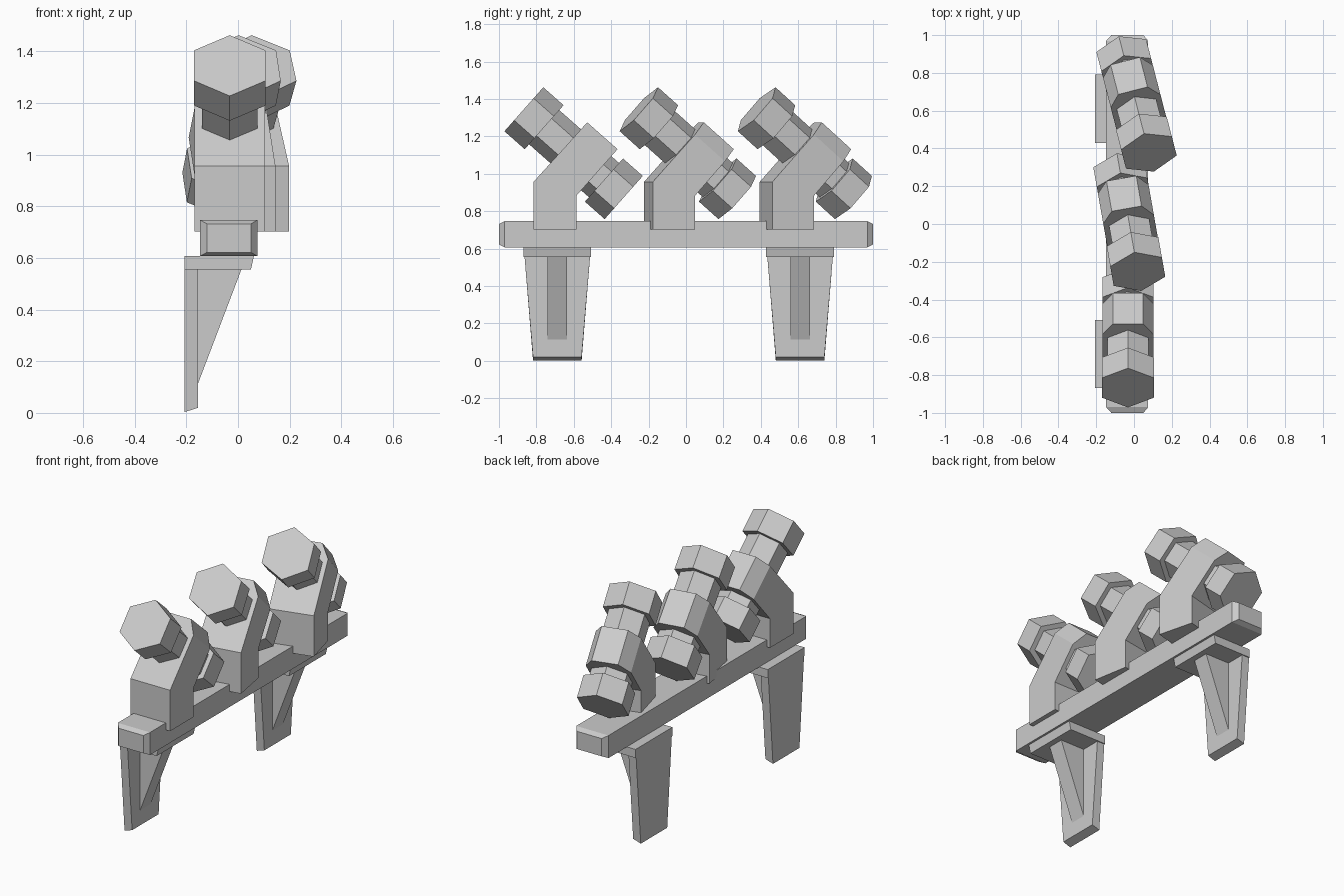
import bpy, bmesh, math
from mathutils import Vector, Matrix

if "Cube" in bpy.data.objects:
    bpy.data.objects.remove(bpy.data.objects["Cube"])


def loft(name, rings, matrix=None):
    """Skin a list of equal-length rings and cap both ends."""
    bm = bmesh.new()
    vs = [[bm.verts.new(p) for p in ring] for ring in rings]
    n = len(rings[0])
    for a, b in zip(vs, vs[1:]):
        for i in range(n):
            j = (i + 1) % n
            bm.faces.new((a[i], a[j], b[j], b[i]))
    bm.faces.new(vs[0][::-1])
    bm.faces.new(vs[-1])
    bmesh.ops.recalc_face_normals(bm, faces=bm.faces)
    me = bpy.data.meshes.new(name)
    bm.to_mesh(me)
    bm.free()
    ob = bpy.data.objects.new(name, me)
    bpy.context.collection.objects.link(ob)
    if matrix:
        ob.matrix_world = matrix
    return ob


def rect_y(y, x0, x1, z0, z1):
    return [(x0, y, z0), (x1, y, z0), (x1, y, z1), (x0, y, z1)]


# Long rail with tapered ends
inner = (-0.12, 0.05, 0.622, 0.732)
outer = (-0.147, 0.075, 0.607, 0.747)
loft("rail", [rect_y(-1, *inner), rect_y(-0.97, *outer),
              rect_y(0.97, *outer), rect_y(1, *inner)])

# Wall brackets: tapered plate, shelf and triangular gusset
for k, cy in enumerate((-0.688, 0.61), 1):
    def plate_ring(h, zb, zf):
        return [(-0.207, cy - h, zb), (-0.155, cy - h, zf),
                (-0.155, cy + h, zf), (-0.207, cy + h, zb)]
    loft(f"bracket_plate_{k}", [plate_ring(0.13, 0.003, 0.02),
                                plate_ring(0.175, 0.555, 0.555)])
    shelf = [(-0.207, 0.555), (0.05, 0.555), (0.062, 0.608), (-0.207, 0.608)]
    loft(f"bracket_shelf_{k}", [[(x, cy + s * 0.181, z) for x, z in shelf] for s in (-1, 1)])
    web = [(-0.16, 0.10), (0.015, 0.56), (-0.16, 0.56)]
    loft(f"bracket_gusset_{k}", [[(x, cy + s * 0.052, z) for x, z in web] for s in (-1, 1)])

# Local frame of each weight: origin at its front face, axis tilted down to the rear
AXIS = Vector((0, 0.749, -0.662))
UP = Vector((0, 0.662, 0.749))
HEAD_Z = 1.345


def hexagon(t, r):
    return [AXIS * t + UP * (r * math.cos(i * math.pi / 3))
            + Vector((1.02 * r * math.sin(i * math.pi / 3), 0, 0)) for i in range(6)]


def arm_ring(front, back, w):
    f, b = Vector(front), Vector(back)
    dx = Vector((w, 0, 0))
    return [f - dx, f + dx, b + dx, b - dx]


def tilted(p, w):
    return arm_ring(AXIS * 0.3 + UP * p, AXIS * 0.517 + UP * p, w)


# Three dumbbells, each held by a bent arm
for k, (x, y, deg) in enumerate(((-0.032, -0.867, 0), (0.02, -0.252, 10), (0.079, 0.378, 14.5)), 1):
    m = Matrix.Translation((x, y, HEAD_Z)) @ Matrix.Rotation(math.radians(deg), 4, 'Z')
    profile = [(0, 0.157), (0.145, 0.157), (0.145, 0.122),
               (0.572, 0.122), (0.572, 0.154), (0.713, 0.154)]
    loft(f"dumbbell_{k}", [hexagon(t, r) for t, r in profile], m)
    loft(f"support_arm_{k}", [
        arm_ring((0, 0.052, 0.703 - HEAD_Z), (0, 0.282, 0.703 - HEAD_Z), 0.136),
        arm_ring((0, 0.052, 0.957 - HEAD_Z), (0, 0.282, 0.884 - HEAD_Z), 0.136),
        tilted(0.085, 0.136), tilted(0.172, 0.08)], m)
